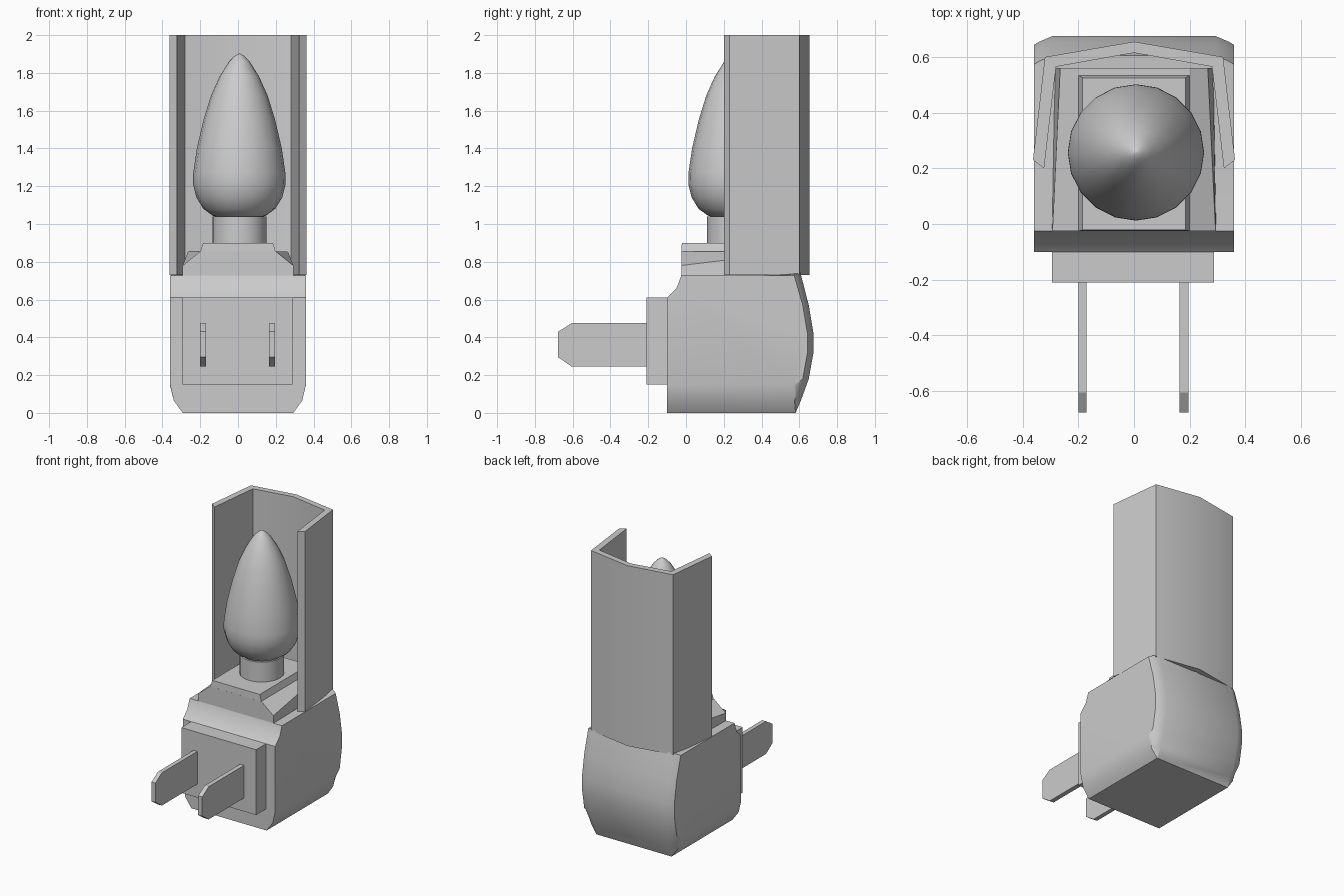
import bpy, bmesh, math

if "Cube" in bpy.data.objects:
    bpy.data.objects.remove(bpy.data.objects["Cube"])


def finish(name, bm, smooth=None):
    bmesh.ops.recalc_face_normals(bm, faces=bm.faces)
    mesh = bpy.data.meshes.new(name)
    bm.to_mesh(mesh)
    bm.free()
    ob = bpy.data.objects.new(name, mesh)
    bpy.context.collection.objects.link(ob)
    if smooth:
        bpy.ops.object.select_all(action='DESELECT')
        ob.select_set(True)
        bpy.context.view_layer.objects.active = ob
        bpy.ops.object.shade_smooth_by_angle(angle=math.radians(smooth))
    return ob


def loft(name, sections, smooth=None):
    """Skin matching closed sections and cap both ends."""
    bm = bmesh.new()
    rings = [[bm.verts.new(p) for p in s] for s in sections]
    n = len(rings[0])
    for a, b in zip(rings, rings[1:]):
        for i in range(n):
            j = (i + 1) % n
            bm.faces.new((a[i], a[j], b[j], b[i]))
    bm.faces.new(rings[0])
    bm.faces.new(rings[-1])
    return finish(name, bm, smooth)


def box(name, x0, x1, y0, y1, z0, z1):
    q = [(x0, y0), (x1, y0), (x1, y1), (x0, y1)]
    return loft(name, [[(x, y, z) for x, y in q] for z in (z0, z1)])


def lathe(name, profile, cx, cy, seg, smooth):
    rings = [[(cx + r * math.cos(2 * math.pi * i / seg),
               cy + r * math.sin(2 * math.pi * i / seg), z) for i in range(seg)]
             for r, z in profile]
    return loft(name, rings, smooth)


# Plug housing: side profile narrowed toward each flank
def body_section(x, low, inset, top):
    pts = [(-0.10, low), (-0.10, 0.61), (-0.05, 0.66), (-0.025, 0.727),
           (0.40, 0.727), (0.605 - inset, top), (0.65 - inset, 0.57),
           (0.675 - inset, 0.42), (0.675 - inset, 0.32),
           (0.65 - inset, 0.18), (0.61 - inset, 0.07 + low * 0.5), (0.58 - inset * 0.3, low)]
    return [(x, y, z) for y, z in pts]


half = [(0.36, 0.15, 0.032, 0.727), (0.34, 0.065, 0.02, 0.735), (0.293, 0.0, 0.0, 0.745)]
loft("plug_housing",
     [body_section(-x, *r) for x, *r in half] +
     [body_section(x, *r) for x, *r in reversed(half)], 30)

# Raised plate behind the prongs
box("prong_plate", -0.295, 0.288, -0.21, -0.09, 0.15, 0.61)

# Prongs with chamfered tips
blade = [(-0.2, 0.245), (-0.605, 0.245), (-0.677, 0.295),
         (-0.677, 0.43), (-0.605, 0.475), (-0.2, 0.475)]
for name, xs in (("prong_left", (-0.2, -0.17)), ("prong_right", (0.163, 0.195))):
    loft(name, [[(x, y, z) for y, z in blade] for x in xs])


# Bulb base: side wings rise toward the back, flat pad on top
def wing_section(y, pts):
    return [(-x, y, z) for x, z in pts] + [(x, y, z) for x, z in reversed(pts)]


loft("bulb_base", [
    wing_section(-0.025, [(0.295, 0.72), (0.293, 0.78), (0.2, 0.855)]),
    wing_section(0.56, [(0.285, 0.72), (0.265, 0.853), (0.2, 0.855)])])
pad = [(0.2, -0.025, 0.535, 0.85), (0.185, -0.022, 0.525, 0.9)]
loft("bulb_pad", [[(-x, a, z), (x, a, z), (x, b, z), (-x, b, z)] for x, a, b, z in pad])

# Socket and candle bulb
lathe("socket", [(0.143, 0.89), (0.143, 1.04)], 0.007, 0.255, 20, 40)
lathe("bulb", [(0.10, 1.03), (0.142, 1.045), (0.19, 1.08), (0.227, 1.14),
               (0.245, 1.21), (0.244, 1.27), (0.225, 1.40), (0.19, 1.55),
               (0.15, 1.68), (0.105, 1.78), (0.055, 1.86), (0.025, 1.89),
               (0.004, 1.902)], 0.007, 0.257, 20, 50)

# Wrap-around shade: constant plan shape
plan = [(-0.363, 0.23), (-0.32, 0.60), (0, 0.655), (0.32, 0.60), (0.363, 0.23),
        (0.323, 0.2), (0.28, 0.565), (0, 0.615), (-0.28, 0.565), (-0.323, 0.2)]
loft("shade", [[(x, y, z) for x, y in plan] for z in (0.73, 2.0)], 40)
